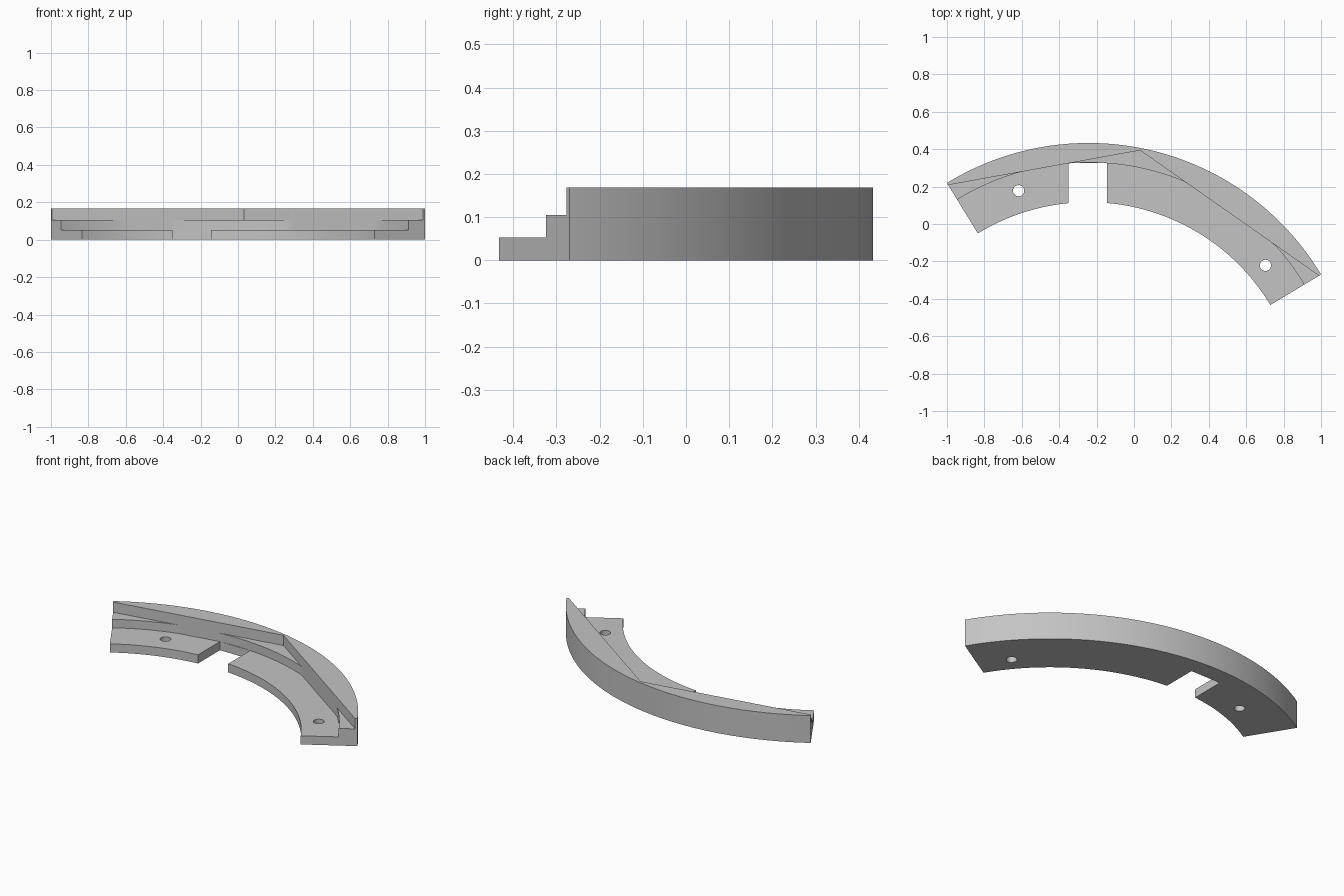
import bpy, bmesh
from math import sin, cos, radians, pi

if "Cube" in bpy.data.objects:
    bpy.data.objects.remove(bpy.data.objects["Cube"], do_unlink=True)

CX, CY = -0.2426, -1.0167                    # centre of the arc
R_OUT, R_STEP, R_IN, R_CHORD = 1.4497, 1.345, 1.1333, 1.437
Z_BASE, Z_STEP, Z_TOP = 0.053, 0.105, 0.168
START, CORNER, END = 31.0, 78.95, 121.5      # degrees

grey = bpy.data.materials.new("plain grey")
grey.use_nodes = True
COLOUR = (0.55, 0.55, 0.55, 1)
grey.diffuse_color = COLOUR
grey.node_tree.nodes["Principled BSDF"].inputs["Base Color"].default_value = COLOUR


def chord_radius(a):
    """Radius of the two straight inner walls of the top rim at angle a."""
    lo, hi = (START, CORNER) if a <= CORNER else (CORNER, END)
    half = radians(hi - lo) / 2
    return R_CHORD * cos(half) / cos(radians(a - (lo + hi) / 2))


def span(lo, hi, n):
    return [lo + (hi - lo) * i / n for i in range(n)]


# Stepped arc: a stair profile swept around the centre
bm = bmesh.new()
rings = []
for a in span(START, CORNER, 48) + span(CORNER, END, 42) + [END]:
    rim = chord_radius(a)
    step = min(R_STEP, rim)
    profile = [(R_IN, 0), (R_OUT, 0), (R_OUT, Z_TOP), (rim, Z_TOP),
               (rim, Z_STEP), (step, Z_STEP), (step, Z_BASE), (R_IN, Z_BASE)]
    c, s = cos(radians(a)), sin(radians(a))
    rings.append([bm.verts.new((CX + r * c, CY + r * s, z)) for r, z in profile])
for p, q in zip(rings, rings[1:]):
    for i in range(len(p)):
        j = (i + 1) % len(p)
        bm.faces.new((p[i], p[j], q[j], q[i]))
bm.faces.new(rings[0])
bm.faces.new(rings[-1])
bmesh.ops.remove_doubles(bm, verts=bm.verts, dist=1e-5)
bmesh.ops.recalc_face_normals(bm, faces=bm.faces)
mesh = bpy.data.meshes.new("stepped_arc")
bm.to_mesh(mesh)
bm.free()
mesh.materials.append(grey)
arc = bpy.data.objects.new("stepped_arc", mesh)
bpy.context.collection.objects.link(arc)


def cut(cutter):
    mod = arc.modifiers.new("cut", 'BOOLEAN')
    mod.operation, mod.solver, mod.object = 'DIFFERENCE', 'EXACT', cutter
    bpy.ops.object.select_all(action='DESELECT')
    arc.select_set(True)
    bpy.context.view_layer.objects.active = arc
    bpy.ops.object.modifier_apply(modifier=mod.name)
    bpy.data.objects.remove(cutter, do_unlink=True)


# Slot through the base flange
bpy.ops.mesh.primitive_cube_add(size=1, location=(-0.2475, 0.1625, 0.02))
slot = bpy.context.object
slot.scale = (0.205, 0.325, 0.1)
bpy.context.view_layer.update()
cut(slot)

# Screw holes
for x, y in ((-0.617, 0.178), (0.703, -0.221)):
    bpy.ops.mesh.primitive_cylinder_add(vertices=32, radius=0.03, depth=0.3,
                                        location=(x, y, 0))
    cut(bpy.context.object)

bpy.ops.object.shade_smooth_by_angle(angle=radians(30))
